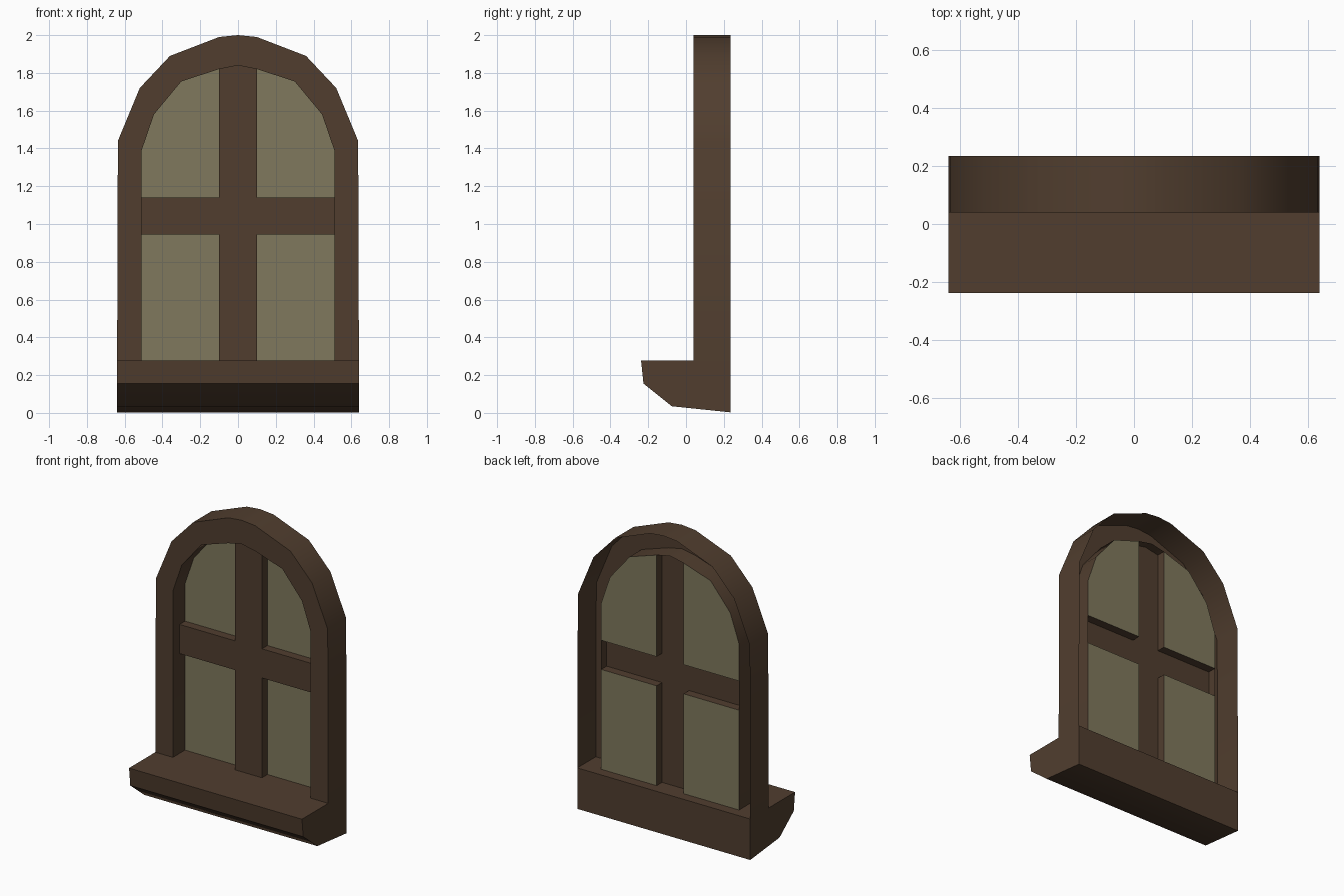
import bpy, bmesh

if "Cube" in bpy.data.objects:
    bpy.data.objects.remove(bpy.data.objects["Cube"])

def material(name, rgb):
    m = bpy.data.materials.new(name)
    m.diffuse_color = (*rgb, 1)
    m.use_nodes = True
    m.node_tree.nodes["Principled BSDF"].inputs["Base Color"].default_value = m.diffuse_color
    return m

WOOD = material("dark brown wood", (0.082, 0.048, 0.028))
GLASS = material("dusty olive glass", (0.215, 0.19, 0.11))

HALF, INNER, BAR = 0.64, 0.51, 0.10            # half widths
FRONT, BAR_Y, GLASS_Y, BACK = 0.04, 0.11, 0.168, 0.235
SILL_Z, LOW_Z, HIGH_Z = 0.277, 0.945, 1.14     # sill top and cross bar edges

# right half outlines (x, z) of the arch
OUTER = [(HALF, SILL_Z), (0.636, 1.44), (0.52, 1.72), (0.36, 1.89), (0.10, 1.99), (0, 2.0)]
INSIDE = [(INNER, SILL_Z), (INNER, 1.39), (0.445, 1.58), (0.30, 1.755), (BAR, 1.82), (0, 1.84)]

def build(name, faces, mat, mirror=True, recalc=True):
    """Mesh from polygons given as corner coordinates, optionally mirrored in x."""
    bm = bmesh.new()
    for f in faces:
        bm.faces.new([bm.verts.new(p) for p in f])
    bmesh.ops.remove_doubles(bm, verts=bm.verts, dist=0.0005)
    if recalc:
        bmesh.ops.recalc_face_normals(bm, faces=bm.faces)
    me = bpy.data.meshes.new(name)
    bm.to_mesh(me)
    bm.free()
    me.materials.append(mat)
    ob = bpy.data.objects.new(name, me)
    bpy.context.collection.objects.link(ob)
    if mirror:
        mod = ob.modifiers.new("mirror", 'MIRROR')
        mod.use_clip = True
    bpy.ops.object.select_all(action='DESELECT')
    ob.select_set(True)
    bpy.context.view_layer.objects.active = ob
    bpy.ops.object.shade_smooth_by_angle(angle=0.75)
    return ob

def at(points, y):
    return [(x, y, z) for x, z in points]

def strip(a, b):
    return [(a[i], a[i + 1], b[i + 1], b[i]) for i in range(len(a) - 1)]

# arched frame: outer wall, front face and inner reveal, open at the back
loops = [at(OUTER, BACK), at(OUTER, FRONT), at(INSIDE, FRONT), at(INSIDE, GLASS_Y)]
build("arched_frame", [f for a, b in zip(loops, loops[1:]) for f in strip(a, b)], WOOD)

# window sill: side profile (y, z) extruded across the width
profile = [(BACK, 0.003), (-0.075, 0.035), (-0.225, 0.155), (-0.238, SILL_Z), (BACK, SILL_Z)]
left = [(-HALF, y, z) for y, z in profile]
right = [(HALF, y, z) for y, z in profile]
build("window_sill", strip(left + left[:1], right + right[:1]) + [left, right], WOOD, mirror=False)

# crossing bars: shallow channels, open at the back
front = [
    at([(0, SILL_Z), (BAR, SILL_Z), (BAR, LOW_Z), (0, LOW_Z)], BAR_Y),
    at([(0, LOW_Z), (BAR, LOW_Z), (BAR, HIGH_Z), (0, HIGH_Z)], BAR_Y),
    at([(0, HIGH_Z), (BAR, HIGH_Z), (BAR, 1.82), (0, 1.84)], BAR_Y),
    at([(BAR, LOW_Z), (INNER, LOW_Z), (INNER, HIGH_Z), (BAR, HIGH_Z)], BAR_Y),
]
edges = [[(BAR, SILL_Z), (BAR, LOW_Z), (INNER, LOW_Z)],
         [(INNER, HIGH_Z), (BAR, HIGH_Z), (BAR, 1.82)]]
walls = [f for e in edges for f in strip(at(e, BAR_Y), at(e, GLASS_Y))]
build("cross_bars", front + walls, WOOD)

# four glass panes
lower = [(BAR, SILL_Z), (INNER, SILL_Z), (INNER, LOW_Z), (BAR, LOW_Z)]
upper = [(BAR, HIGH_Z), (INNER, HIGH_Z)] + INSIDE[1:5]
build("lower_panes", [at(lower, GLASS_Y)], GLASS, recalc=False)
build("upper_panes", [at(upper, GLASS_Y)], GLASS, recalc=False)
